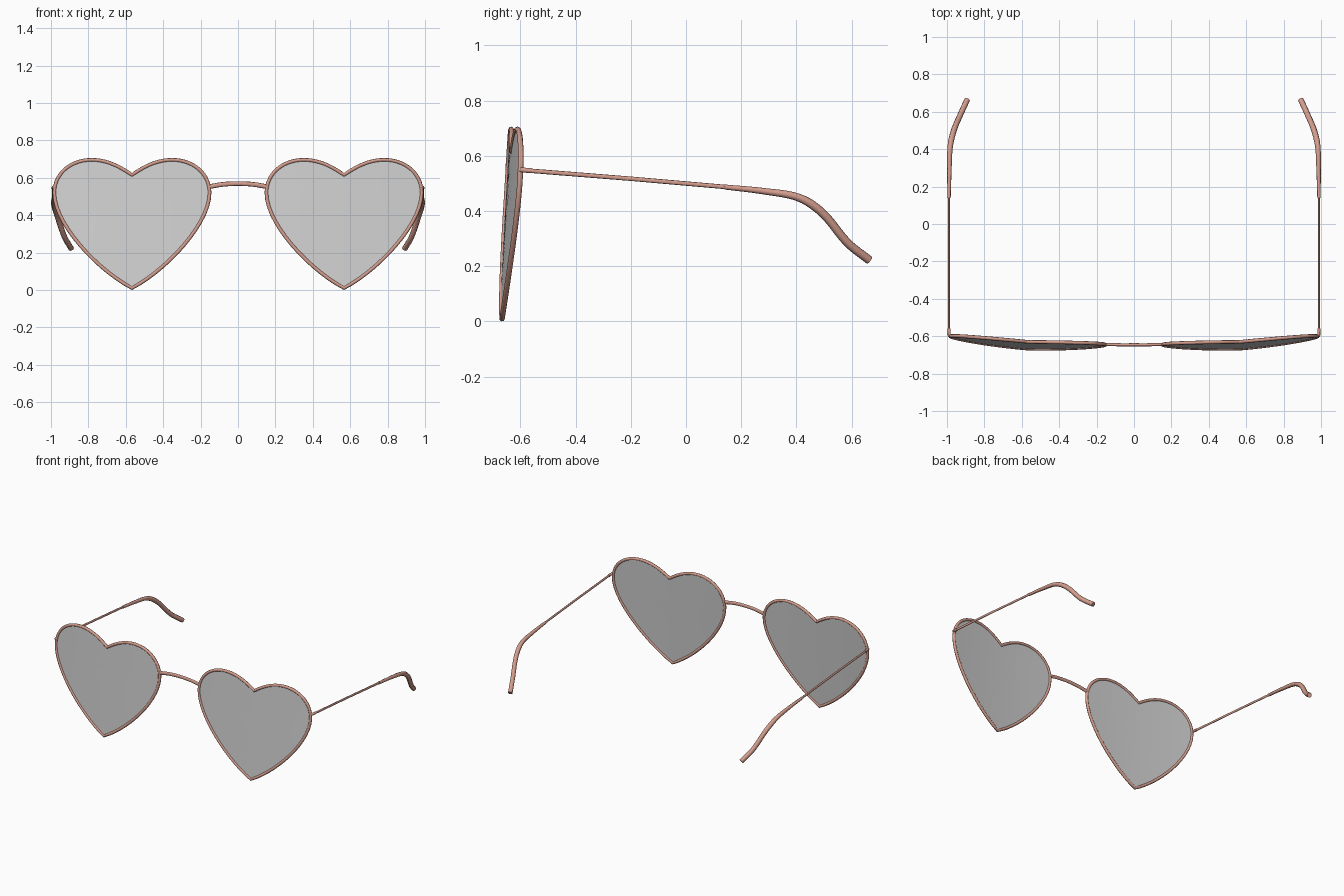
import bpy
import bmesh
from mathutils import Vector
from mathutils.geometry import interpolate_bezier

cube = bpy.data.objects.get("Cube")
if cube:
    bpy.data.objects.remove(cube, do_unlink=True)


def material(name, color):
    mat = bpy.data.materials.new(name)
    mat.use_nodes = True
    mat.diffuse_color = color
    mat.node_tree.nodes["Principled BSDF"].inputs["Base Color"].default_value = color
    return mat


rose = material("rose metal", (0.66, 0.34, 0.27, 1))
grey = material("grey lens", (0.64, 0.64, 0.64, 1))
CENTRE = 0.567


def tube(name, points, radius, radii=None, cyclic=False, origin=(0, 0, 0), scale=(1, 1, 1)):
    """Wire through the points; scale flattens its section about the origin."""
    curve = bpy.data.curves.new(name, "CURVE")
    curve.dimensions = "3D"
    curve.bevel_depth = radius
    curve.bevel_resolution = 2
    curve.use_fill_caps = True
    spline = curve.splines.new("POLY")
    spline.points.add(len(points) - 1)
    for i, p in enumerate(points):
        spline.points[i].co = (*(Vector(p) - Vector(origin)), 1)
        spline.points[i].radius = radii[i] if radii else 1
    spline.use_cyclic_u = cyclic
    spline.use_smooth = True
    curve.materials.append(rose)
    obj = bpy.data.objects.new(name, curve)
    obj.location = origin
    obj.scale = scale
    bpy.context.collection.objects.link(obj)


def smooth_path(points, steps=6):
    """Rounded path through the control points."""
    pts = [Vector(p) for p in points]
    tangents = [(pts[min(i + 1, len(pts) - 1)] - pts[max(i - 1, 0)]).normalized()
                for i in range(len(pts))]
    path = [pts[0]]
    for a, b, ta, tb in zip(pts, pts[1:], tangents, tangents[1:]):
        d = (b - a).length / 3
        path += interpolate_bezier(a, a + ta * d, b - tb * d, b, steps + 1)[1:]
    return path


def half_heart():
    """Notch to tip, as (sideways offset, height)."""
    segments = [
        [(0, 0.615), (0.06, 0.657), (0.13, 0.696), (0.215, 0.696)],
        [(0.215, 0.696), (0.33, 0.696), (0.415, 0.62), (0.415, 0.52)],
        [(0.415, 0.52), (0.415, 0.355), (0.19, 0.112), (0, 0.01)],
    ]
    points = []
    for seg in segments:
        points += interpolate_bezier(*[Vector((u, z, 0)) for u, z in seg], 15)[:-1]
    return [(p.x, p.y) for p in points] + [segments[-1][-1]]


def on_face(side, u, z):
    """Place a lens point on the tilted, wrapped front surface."""
    y = -0.667 + 0.06 * z + 0.054 * u + 0.073 * u * u
    return Vector((side * (CENTRE + u), y, z))


def lens(name, side, outline):
    """Thin curved pane made from shrinking rings of the outline."""
    bm = bmesh.new()
    rings = []
    for s in (1, 0.75, 0.5, 0.25):
        rings.append([bm.verts.new(on_face(side, u * s, 0.45 + (z - 0.45) * s))
                      for u, z in outline])
    n = len(outline)
    for a, b in zip(rings, rings[1:]):
        for i in range(n):
            j = (i + 1) % n
            bm.faces.new((a[i], a[j], b[j], b[i]))
    middle = bm.verts.new(on_face(side, 0, 0.45))
    for i in range(n):
        bm.faces.new((rings[-1][i], rings[-1][(i + 1) % n], middle))
    bmesh.ops.recalc_face_normals(bm, faces=bm.faces)
    for f in bm.faces:
        f.smooth = True
    mesh = bpy.data.meshes.new(name)
    bm.to_mesh(mesh)
    bm.free()
    mesh.materials.append(grey)
    obj = bpy.data.objects.new(name, mesh)
    bpy.context.collection.objects.link(obj)
    # The pane's edge is hidden inside the rim, so it needs no side wall
    solid = obj.modifiers.new("thickness", "SOLIDIFY")
    solid.thickness = 0.005
    solid.offset = 0
    solid.use_rim = False


half = half_heart()
heart = half + [(-u, z) for u, z in half[-2:0:-1]]

for side, label in ((1, "left"), (-1, "right")):
    # Heart rim and lens
    tube(label + "_rim", [on_face(side, u, z) for u, z in heart], 0.0098, cyclic=True)
    lens(label + "_lens", side, heart)

    # Hinge joining the rim to the temple arm
    tube(label + "_hinge", [(side * 0.975, -0.602, 0.549), (side * 0.988, -0.597, 0.549),
                            (side * 0.989, -0.56, 0.546)], 0.009)

    # Thin temple arm, taller than it is wide
    tube(label + "_temple_arm", [(side * 0.989, -0.59, 0.548), (side * 0.989, -0.2, 0.517),
                                 (side * 0.989, 0.18, 0.484)], 0.008,
         origin=(side * 0.989, 0, 0), scale=(0.7, 1, 1))

    # Thicker ear tip curving down and inward
    ear = smooth_path([(side * x, y, z) for x, y, z in (
        (0.989, 0.14, 0.487), (0.987, 0.28, 0.472), (0.983, 0.41, 0.448),
        (0.965, 0.495, 0.392), (0.928, 0.585, 0.285), (0.892, 0.664, 0.222))])
    last = len(ear) - 1
    tube(label + "_ear_tip", ear, 0.0155,
         [0.58 + 0.42 * min(1, 2 * i / last) for i in range(last + 1)])

# Arched bridge between the rims, flattened front to back
bridge = smooth_path([(-0.152, -0.644, 0.553), (-0.08, -0.646, 0.565), (0, -0.646, 0.569),
                      (0.08, -0.646, 0.565), (0.152, -0.644, 0.553)])
tube("bridge", bridge, 0.0125, origin=(0, -0.645, 0), scale=(1, 0.65, 1))
